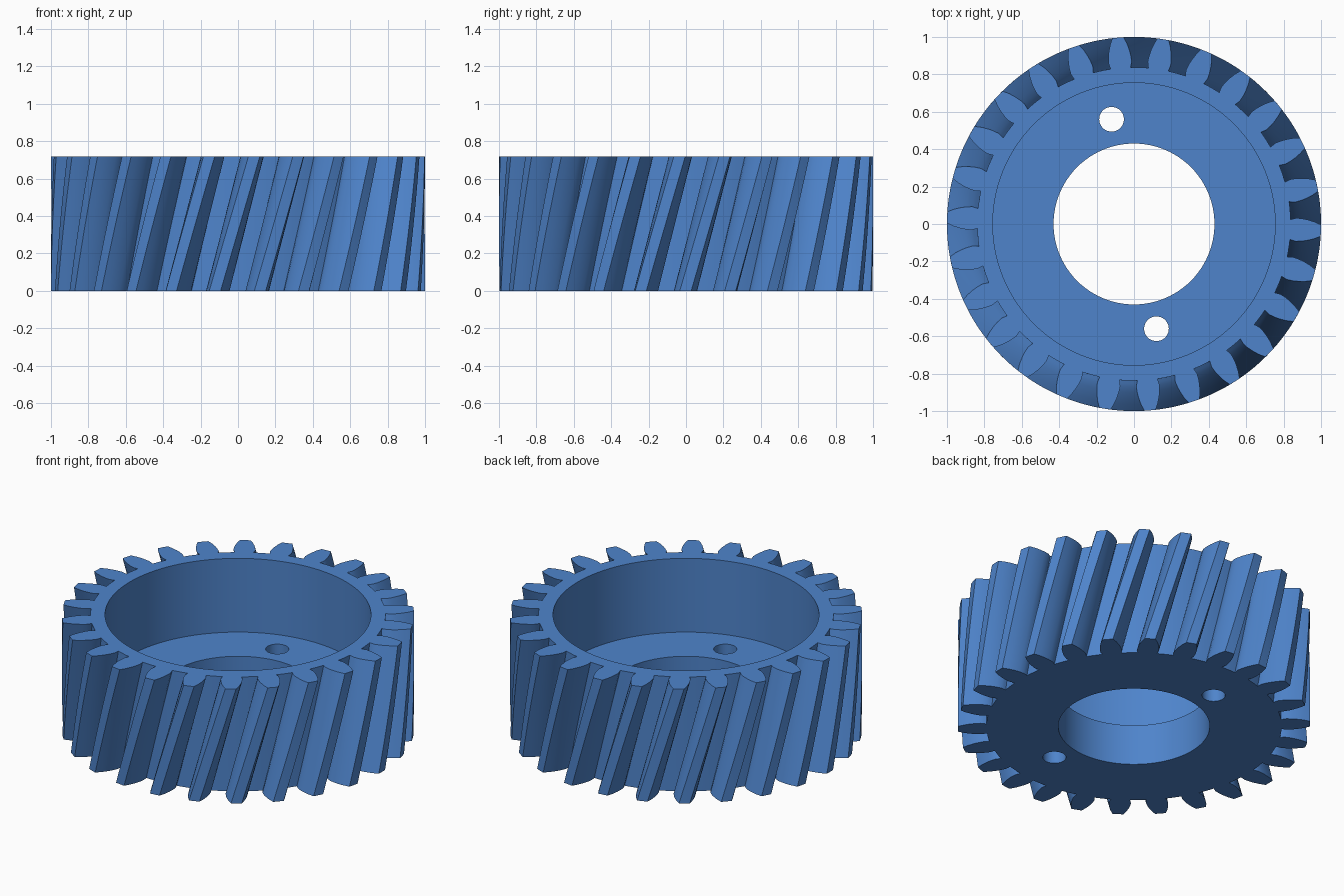
import bpy, bmesh, math

cube = bpy.data.objects.get("Cube")
if cube:
    bpy.data.objects.remove(cube, do_unlink=True)

TEETH = 26
HEIGHT = 0.717
FLOOR = 0.255                  # thickness of the web
TWIST = math.radians(12)       # helix turn from bottom to top
PHASE = math.radians(-2)       # a tooth centre on the top face
LAYERS = 12
# tooth flank: radius, half width in degrees
FLANK = [(0.838, 3.65), (0.853, 3.9), (0.87, 4.1), (0.9, 3.85),
         (0.93, 3.4), (0.965, 2.7), (1.0, 1.75)]

blue = bpy.data.materials.new("steel blue")
blue.use_nodes = True
colour = (0.077, 0.231, 0.6, 1)
blue.diffuse_color = colour
blue.node_tree.nodes["Principled BSDF"].inputs["Base Color"].default_value = colour


def gear_outline():
    """Polar points of the whole toothed outline, anticlockwise."""
    pitch = math.tau / TEETH
    root, root_half = FLANK[0][0], math.radians(FLANK[0][1])
    points = []
    for i in range(TEETH):
        c = PHASE + i * pitch
        points += [(r, c - math.radians(h)) for r, h in FLANK]
        points.append((1.0, c))
        points += [(r, c + math.radians(h)) for r, h in reversed(FLANK)]
        gap = pitch - 2 * root_half
        points += [(root, c + root_half + gap * k / 3) for k in (1, 2)]
    return points


def new_object(name, bm):
    bmesh.ops.recalc_face_normals(bm, faces=bm.faces)
    mesh = bpy.data.meshes.new(name)
    bm.to_mesh(mesh)
    bm.free()
    mesh.materials.append(blue)
    obj = bpy.data.objects.new(name, mesh)
    bpy.context.collection.objects.link(obj)
    return obj


def cutter(name, x, y, radius, bottom, sides):
    bm = bmesh.new()
    bmesh.ops.create_cone(bm, cap_ends=True, segments=sides,
                          radius1=radius, radius2=radius, depth=2)
    bmesh.ops.translate(bm, verts=bm.verts, vec=(x, y, bottom + 1))
    obj = new_object(name, bm)
    obj.hide_render = True
    return obj


# Toothed body: twisted stack of outlines with flat caps
bm = bmesh.new()
outline = gear_outline()
rings = []
for k in range(LAYERS + 1):
    t = k / LAYERS
    turn = TWIST * (t - 1)
    rings.append([bm.verts.new((r * math.cos(a + turn), r * math.sin(a + turn), HEIGHT * t))
                  for r, a in outline])
count = len(outline)
for low, high in zip(rings, rings[1:]):
    for i in range(count):
        j = (i + 1) % count
        bm.faces.new((low[i], low[j], high[j], high[i]))
bm.faces.new(rings[0])
bm.faces.new(rings[-1])
gear = new_object("helical_gear", bm)

# Recess, bore and the two pin holes
cutters = [cutter("recess_cutter", 0, 0, 0.755, FLOOR, 128),
           cutter("bore_cutter", 0, 0, 0.43, -0.5, 96)]
for side in (1, -1):
    cutters.append(cutter("pin_hole_cutter", -0.12 * side, 0.56 * side, 0.066, -0.5, 40))

bpy.ops.object.select_all(action='DESELECT')
gear.select_set(True)
bpy.context.view_layer.objects.active = gear
for c in cutters:
    mod = gear.modifiers.new(c.name, 'BOOLEAN')
    mod.operation = 'DIFFERENCE'
    mod.solver = 'EXACT'
    mod.object = c
    bpy.ops.object.modifier_apply(modifier=mod.name)
    bpy.data.objects.remove(c, do_unlink=True)

bpy.ops.object.shade_smooth_by_angle(angle=math.radians(25))
